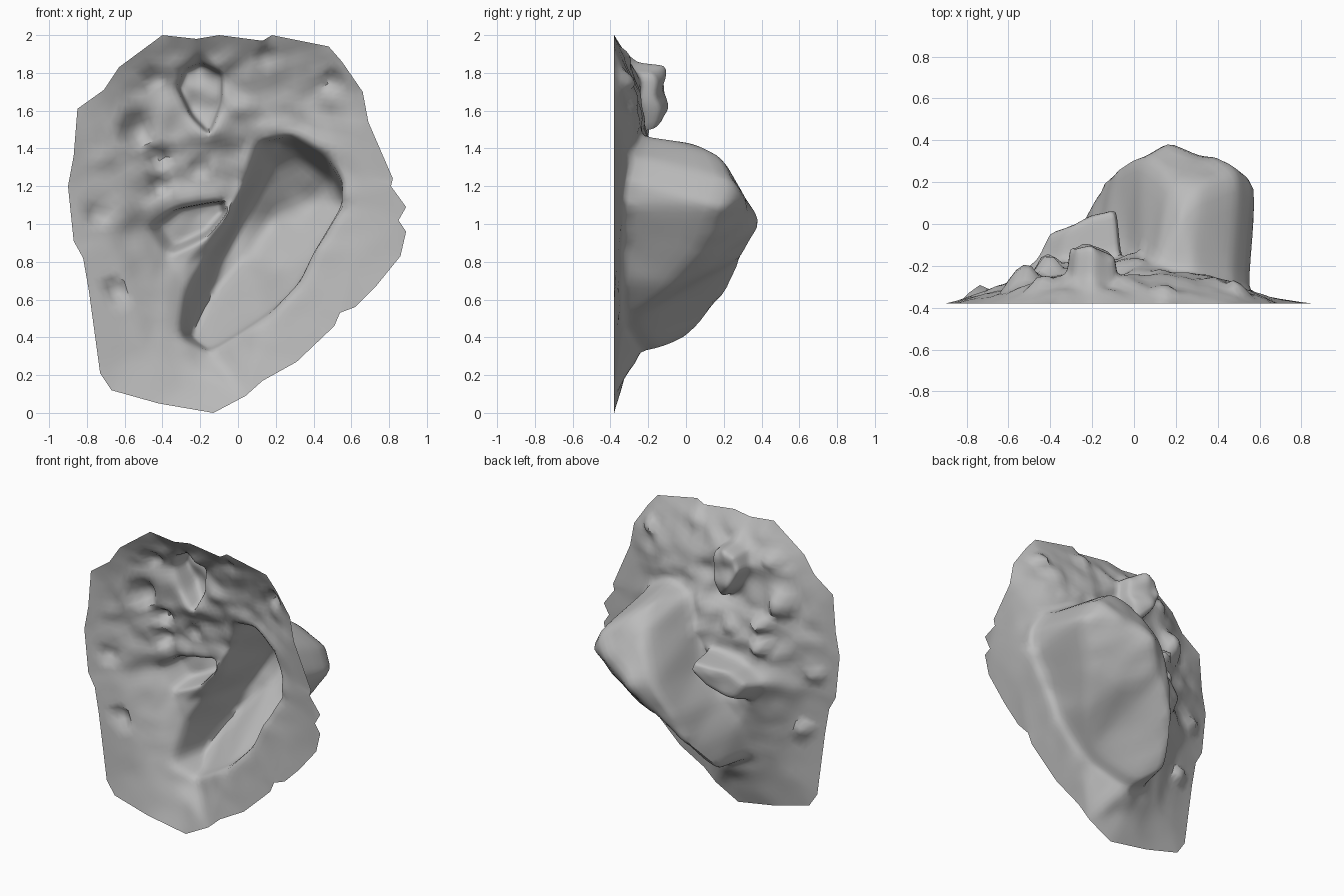
import bpy
import bmesh
import math
from mathutils import Vector, noise, geometry

cube = bpy.data.objects.get("Cube")
if cube:
    bpy.data.objects.remove(cube, do_unlink=True)

BASE = -0.38  # depth of the flat outer border

# Border of the open rock sheet (x, z)
outline = [
    (-.4, 2), (-.22, 1.98), (-.1, 2), (.13, 1.97), (.18, 2), (.48, 1.94),
    (.55, 1.86), (.66, 1.7), (.69, 1.54), (.82, 1.24), (.81, 1.2), (.89, 1.09),
    (.85, 1.02), (.89, .96), (.86, .83), (.73, .67), (.62, .56), (.54, .53),
    (.51, .46), (.31, .27), (.13, .17), (.04, .09), (-.13, 0), (-.42, .05),
    (-.67, .12), (-.73, .21), (-.79, .65), (-.82, .82), (-.87, .91), (-.9, 1.2),
    (-.87, 1.36), (-.85, 1.61), (-.71, 1.71), (-.63, 1.83)]

# Ground between the border and the rocks (x, z, depth)
ground = [
    (-.7, .95, -.34), (-.64, 1.35, -.31), (-.52, 1.68, -.29), (-.2, 1.93, -.34),
    (.15, 1.85, -.3), (.45, 1.75, -.3), (.15, 1.6, -.22), (.4, 1.58, -.25),
    (.65, 1.25, -.35), (.62, .85, -.36), (.4, .55, -.36), (.1, .35, -.35),
    (-.22, .22, -.31), (-.5, .35, -.34), (-.6, .7, -.33), (-.4, .6, -.26),
    (-.47, .8, -.24), (-.35, 1.25, -.18), (-.12, 1.28, -.17), (-.42, 1.45, -.24),
    (0, 1.5, -.22), (-.53, 1.12, -.26), (-.28, .8, -.18)]

# Boulder: foot on the ground, rim of the slanted cap, and cap centre
boulder_foot = [
    (-.31, .4, -.27), (-.28, .65, -.19), (-.17, .83, -.11), (-.045, 1, -.08),
    (.03, 1.23, -.12), (.11, 1.44, -.2), (.28, 1.47, -.25), (.46, 1.37, -.29),
    (.545, 1.24, -.32), (.54, 1.1, -.33), (.41, .88, -.34), (.33, .7, -.34),
    (.13, .49, -.34), (-.15, .32, -.24)]
boulder_rim = [
    (-.26, .41, .02), (-.18, .6, .2), (-.11, .83, .26), (0, 1.04, .33),
    (.14, 1.3, .22), (.21, 1.435, .05), (.31, 1.38, .18), (.45, 1.27, .25),
    (.515, 1.15, .2), (.395, .92, .1), (.295, .71, -.07), (.11, .515, -.24),
    (-.16, .35, -.14)]
boulder_cap = [(.16, 1.03, .4), (.32, 1.12, .34), (.02, .82, .29), (.19, .8, .15)]

# Two smaller rocks (x, z)
knob = [(-.29, 1.82), (-.2, 1.86), (-.08, 1.8), (-.08, 1.65), (-.15, 1.46),
        (-.25, 1.56), (-.33, 1.72)]
ledge = [(-.48, .98), (-.35, 1.08), (-.08, 1.13), (-.06, 1.06), (-.17, .93),
         (-.38, .83)]

# Little lumps: x, z, radius, height
lumps = [
    (-.75, 1.05, .05, .04), (-.65, .65, .05, .05), (-.55, 1.5, .08, .07),
    (-.42, 1.35, .05, .07), (-.42, 1.2, .05, .07), (.15, 1.88, .05, .03),
    (.5, 1.76, .05, .04), (-.45, 1.78, .05, .04), (-.2, 1.3, .05, .04)]

points, depths, edges = [], [], []


def add_points(items):
    for x, z, depth in items:
        points.append(Vector((x, z)))
        depths.append(depth)


def add_ring(items):
    """Add a closed loop whose edges are kept as creases."""
    start, count = len(points), len(items)
    add_points(items)
    edges.extend((start + i, start + (i + 1) % count) for i in range(count))


def add_rock(ring, anchor, shrink, foot, top):
    """Add a small rock; its wall is steepest on the side near the anchor."""
    ax, az = anchor
    add_ring([(x, z, foot) for x, z in ring])
    inner = [(ax + (x - ax) * shrink, az + (z - az) * shrink) for x, z in ring]
    add_ring([(x, z, top(x)) for x, z in inner])
    add_points([(ax, az - .03, top(ax) + .01)])


add_ring([(x, z, BASE) for x, z in outline])
add_points(ground)
add_ring(boulder_foot)
add_ring(boulder_rim)
add_points(boulder_cap)
add_rock(knob, (-.23, 1.76), .88, -.26, lambda x: -.1 - .4 * abs(x + .25))
add_rock(ledge, (-.22, 1.09), .78, -.18, lambda x: -.05 + .37 * (x + .42))

# Triangulate the control points inside the border
flat, _, faces, origins, _, _ = geometry.delaunay_2d_cdt(
    points, edges, [], 1, 1e-5)
bm = bmesh.new()
verts = []
for co, origin in zip(flat, origins):
    depth = depths[origin[0]] if origin else -.25
    # high parts lean outwards, most along the undercut lower side
    lean = max(0, depth + .3)
    side = max(0, min(1, (co.x - .6 * co.y + .45) / .28))
    verts.append(bm.verts.new((co.x + (.04 + .11 * side) * lean, depth,
                               co.y - (.02 + .1 * side) * lean)))
for face in faces:
    bm.faces.new([verts[i] for i in reversed(face)])

# Refine, then soften everything but the border
bmesh.ops.subdivide_edges(bm, edges=bm.edges[:], cuts=5, use_grid_fill=True)
bmesh.ops.triangulate(bm, faces=bm.faces[:])
inside = [v for v in bm.verts if not v.is_boundary]
for _ in range(3):
    bmesh.ops.smooth_vert(bm, verts=inside, factor=.5, use_axis_x=True,
                          use_axis_y=True, use_axis_z=True)

# Lumps and weathering, rougher on the upper part
for v in inside:
    x, z = v.co.x, v.co.z
    for lx, lz, radius, height in lumps:
        distance = math.hypot(x - lx, z - lz) / radius
        v.co.y += height * math.exp(-distance ** 4)
    rough = .03 if z > 1.1 and x < .05 or z > 1.5 else .012
    fade = min(1, (v.co.y - BASE) / .08)
    v.co.y += rough * fade * noise.noise(Vector((x, 0, z)) * 9)
    v.co.y = max(v.co.y, BASE)

mesh = bpy.data.meshes.new("rock_face")
bm.to_mesh(mesh)
bm.free()
rock = bpy.data.objects.new("rock_face", mesh)
bpy.context.collection.objects.link(rock)

# Plain stone colour
stone = bpy.data.materials.new("stone_grey")
stone.use_nodes = True
colour = (.5, .5, .5, 1)
stone.diffuse_color = colour
stone.node_tree.nodes["Principled BSDF"].inputs["Base Color"].default_value = colour
mesh.materials.append(stone)

bpy.context.view_layer.objects.active = rock
rock.select_set(True)
bpy.ops.object.shade_smooth_by_angle(angle=math.radians(50))
